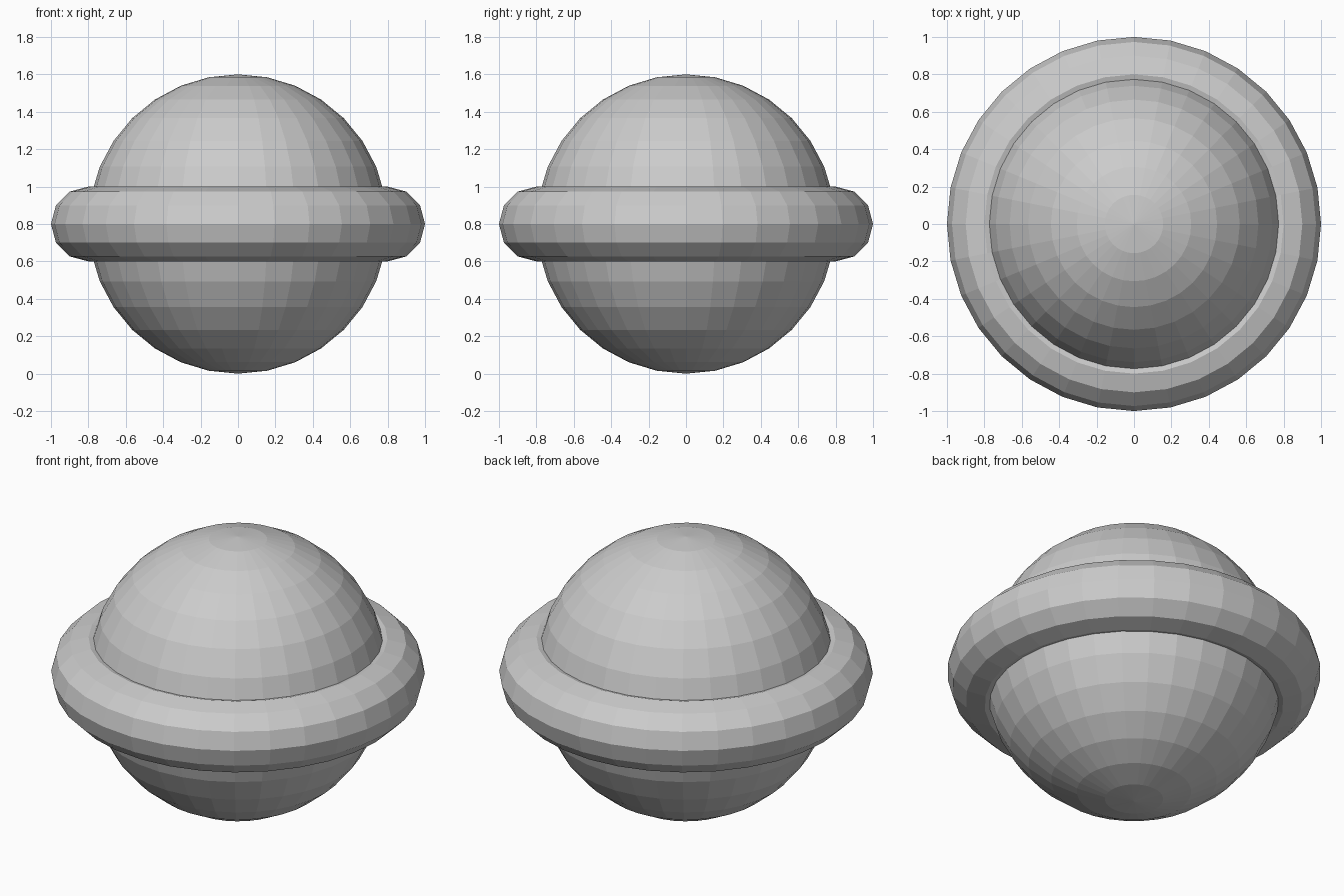
import bpy

if "Cube" in bpy.data.objects:
    bpy.data.objects.remove(bpy.data.objects["Cube"])

# Central ball
bpy.ops.mesh.primitive_uv_sphere_add(segments=32, ring_count=16, radius=0.8, location=(0, 0, 0.8))
bpy.context.object.name = "ball"

# Thick ring around the equator
bpy.ops.mesh.primitive_torus_add(major_segments=32, minor_segments=12,
                                 major_radius=0.8, minor_radius=0.2, location=(0, 0, 0.8))
bpy.context.object.name = "ring"
